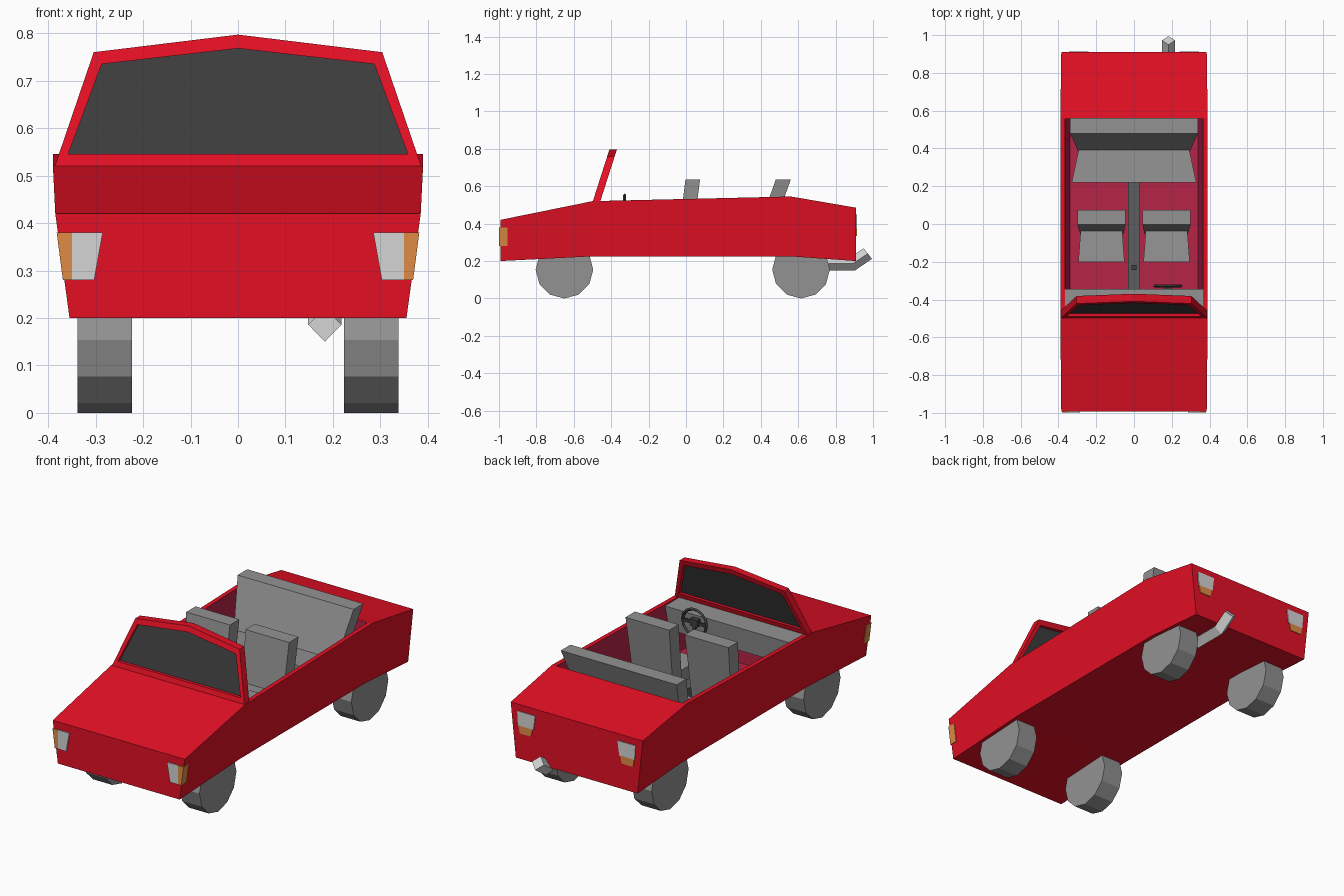
import bpy, bmesh, math

if "Cube" in bpy.data.objects:
    bpy.data.objects.remove(bpy.data.objects["Cube"])


def material(name, r, g, b):
    m = bpy.data.materials.new(name)
    m.diffuse_color = (r, g, b, 1)
    m.use_nodes = True
    m.node_tree.nodes["Principled BSDF"].inputs["Base Color"].default_value = m.diffuse_color
    return m


RED = material("red paint", 0.77, 0.005, 0.018)
MAROON = material("maroon lining", 0.47, 0.017, 0.062)
GREY = material("mid grey", 0.29, 0.29, 0.29)
DARK = material("dark grey", 0.11, 0.11, 0.11)
BLACK = material("dark trim", 0.05, 0.05, 0.05)
GLASS = material("dark glass", 0.045, 0.045, 0.045)
SILVER = material("silver", 0.66, 0.66, 0.66)
ORANGE = material("orange lamp", 0.74, 0.26, 0.06)


def finish(name, bm, mats, mirror=False):
    mesh = bpy.data.meshes.new(name)
    bm.to_mesh(mesh)
    bm.free()
    for m in mats:
        mesh.materials.append(m)
    ob = bpy.data.objects.new(name, mesh)
    bpy.context.collection.objects.link(ob)
    if mirror:
        ob.modifiers.new("mirror", 'MIRROR')
    return ob


def loft_mesh(rings, loop=False):
    """Join equal rings of points by quads; cap the ends unless looped."""
    bm = bmesh.new()
    vs = [[bm.verts.new(p) for p in r] for r in rings]
    n = len(vs[0])
    for i in range(len(vs) if loop else len(vs) - 1):
        a, b = vs[i], vs[(i + 1) % len(vs)]
        for j in range(n):
            k = (j + 1) % n
            bm.faces.new((a[j], a[k], b[k], b[j]))
    if not loop:
        bm.faces.new(vs[0])
        bm.faces.new(vs[-1])
    bmesh.ops.recalc_face_normals(bm, faces=bm.faces)
    return bm


def loft(name, rings, mat, mirror=False, loop=False):
    return finish(name, loft_mesh(rings, loop), [mat], mirror)


def rect(x0, x1, y0, y1, z):
    return [(x0, y0, z), (x1, y0, z), (x1, y1, z), (x0, y1, z)]


def block(name, low, high, mat, mirror=False):
    return loft(name, [rect(*low), rect(*high)], mat, mirror)


def plate(name, pts, y0, y1, mat, mirror=True):
    """An x-z outline given depth in y."""
    return loft(name, [[(x, y, z) for x, z in pts] for y in (y0, y1)], mat, mirror)


# Body: cross-sections along y, with the cockpit sunk into the middle top face
stations = [(-0.993, 0.355, 0.2, 0.385, 0.42), (-0.5, 0.358, 0.225, 0.39, 0.52),
            (0.56, 0.358, 0.225, 0.39, 0.545), (0.91, 0.355, 0.2, 0.385, 0.485)]
bm = loft_mesh([[(-wb, y, zb), (wb, y, zb), (wt, y, zt), (-wt, y, zt)]
                for y, wb, zb, wt, zt in stations])
top = max(bm.faces, key=lambda f: f.calc_center_median().z)
bmesh.ops.inset_region(bm, faces=[top], thickness=0.02)
for v in top.verts:
    v.co.x = math.copysign(0.366, v.co.x)
    v.co.y = -0.493 if v.co.y < 0 else 0.555
old = set(bm.faces) - {top}
ext = bmesh.ops.extrude_face_region(bm, geom=[top])
for v in (g for g in ext["geom"] if isinstance(g, bmesh.types.BMVert)):
    v.co.x = math.copysign(0.34, v.co.x)
    v.co.z = 0.25
if top.is_valid:
    bmesh.ops.delete(bm, geom=[top], context='FACES_ONLY')
for f in bm.faces:
    f.material_index = 0 if f in old else 1
bmesh.ops.recalc_face_normals(bm, faces=bm.faces)
finish("body", bm, [RED, MAROON])


# Windscreen: raked frame around a dark pane
def raked(pts, depth):
    return [(x, -0.498 + (z - 0.52) * 0.32 + depth, z) for x, z in pts]


outer = [(-0.386, 0.52), (0.386, 0.52), (0.304, 0.76), (0, 0.797), (-0.304, 0.76)]
inner = [(-0.358, 0.545), (0.358, 0.545), (0.287, 0.735), (0, 0.768), (-0.287, 0.735)]
loft("windscreen_frame", [raked(outer, 0), raked(inner, 0),
                          raked(inner, 0.04), raked(outer, 0.04)], RED, loop=True)
loft("windscreen_glass", [raked(inner, 0.017), raked(inner, 0.023)], GLASS)

# Wheels
for name, y in (("front_wheel", -0.65), ("rear_wheel", 0.615)):
    loft(name, [[(x, y + 0.154 * math.sin(i * math.pi / 6),
                  0.154 - 0.154 * math.cos(i * math.pi / 6)) for i in range(12)]
                for x in (0.223, 0.338)], GREY, mirror=True)

# Front seats
loft("front_seat_cushion", [
    [(0.05, -0.2, 0.25), (0.295, -0.2, 0.25), (0.295, -0.2, 0.38), (0.05, -0.2, 0.38)],
    [(0.065, 0.0, 0.25), (0.28, 0.0, 0.25), (0.28, 0.0, 0.37), (0.065, 0.0, 0.37)]],
    GREY, mirror=True)
block("front_seat_back", (0.055, 0.285, -0.05, 0.025, 0.26),
      (0.045, 0.3, -0.003, 0.075, 0.635), GREY, mirror=True)

# Rear bench
loft("rear_seat_cushion", [
    [(-0.33, 0.22, 0.25), (0.33, 0.22, 0.25), (0.33, 0.22, 0.4), (-0.33, 0.22, 0.4)],
    [(-0.285, 0.43, 0.25), (0.285, 0.43, 0.25), (0.285, 0.43, 0.39), (-0.285, 0.43, 0.39)]],
    GREY)
block("rear_seat_back", (-0.285, 0.285, 0.36, 0.44, 0.3),
      (-0.338, 0.338, 0.48, 0.56, 0.635), GREY)

# Dashboard, console and gear lever
block("dashboard", (-0.35, 0.35, -0.49, -0.36, 0.39),
      (-0.364, 0.364, -0.49, -0.345, 0.517), GREY)
block("console", (-0.032, 0.032, -0.37, 0.23, 0.25),
      (-0.032, 0.032, -0.37, 0.23, 0.33), DARK)
block("gear_lever", (-0.006, 0.006, -0.236, -0.224, 0.32),
      (-0.006, 0.006, -0.236, -0.224, 0.38), BLACK)
block("gear_knob", (-0.014, 0.014, -0.244, -0.216, 0.38),
      (-0.014, 0.014, -0.244, -0.216, 0.405), BLACK)

# Steering wheel: rim, two spokes, hub and column
cx, cy, cz = 0.18, -0.328, 0.485
rim = []
for i in range(14):
    a = i * math.tau / 14
    rim.append([(cx + (0.07 + 0.008 * math.cos(b)) * math.cos(a),
                 cy + 0.008 * math.sin(b),
                 cz + (0.07 + 0.008 * math.cos(b)) * math.sin(a))
                for b in (0, math.pi / 2, math.pi, 1.5 * math.pi)])
loft("steering_rim", rim, BLACK, loop=True)
block("steering_spokes", (cx - 0.067, cx + 0.067, cy - 0.004, cy + 0.004, cz - 0.008),
      (cx - 0.067, cx + 0.067, cy - 0.004, cy + 0.004, cz + 0.008), BLACK)
block("steering_lower_spoke", (cx - 0.008, cx + 0.008, cy - 0.004, cy + 0.004, cz - 0.067),
      (cx - 0.008, cx + 0.008, cy - 0.004, cy + 0.004, cz), BLACK)
block("steering_hub", (cx - 0.022, cx + 0.022, -0.36, cy + 0.008, cz - 0.018),
      (cx - 0.022, cx + 0.022, -0.36, cy + 0.008, cz + 0.018), BLACK)

# Lamps: the orange front markers wrap around the corners
plate("headlight", [(0.303, 0.28), (0.35, 0.28), (0.35, 0.38), (0.285, 0.38)],
      -0.999, -0.991, SILVER)
plate("front_marker", [(0.35, 0.28), (0.369, 0.28), (0.382, 0.38), (0.35, 0.38)],
      -0.999, -0.955, ORANGE)
plate("tail_light", [(0.25, 0.375), (0.34, 0.375), (0.345, 0.45), (0.24, 0.45)],
      0.905, 0.914, SILVER)
plate("rear_marker", [(0.265, 0.335), (0.33, 0.335), (0.338, 0.375), (0.255, 0.375)],
      0.905, 0.914, ORANGE)

# Exhaust: diamond-section pipe bending upwards
path = [(0.72, 0.186, 0, 1), (0.892, 0.186, -0.34, 1), (0.972, 0.24, -0.62, 0.78)]
loft("exhaust", [[(0.148, y, z), (0.183, y - 0.036 * dy, z - 0.036 * dz),
                  (0.218, y, z), (0.183, y + 0.036 * dy, z + 0.036 * dz)]
                 for y, z, dy, dz in path], SILVER)
